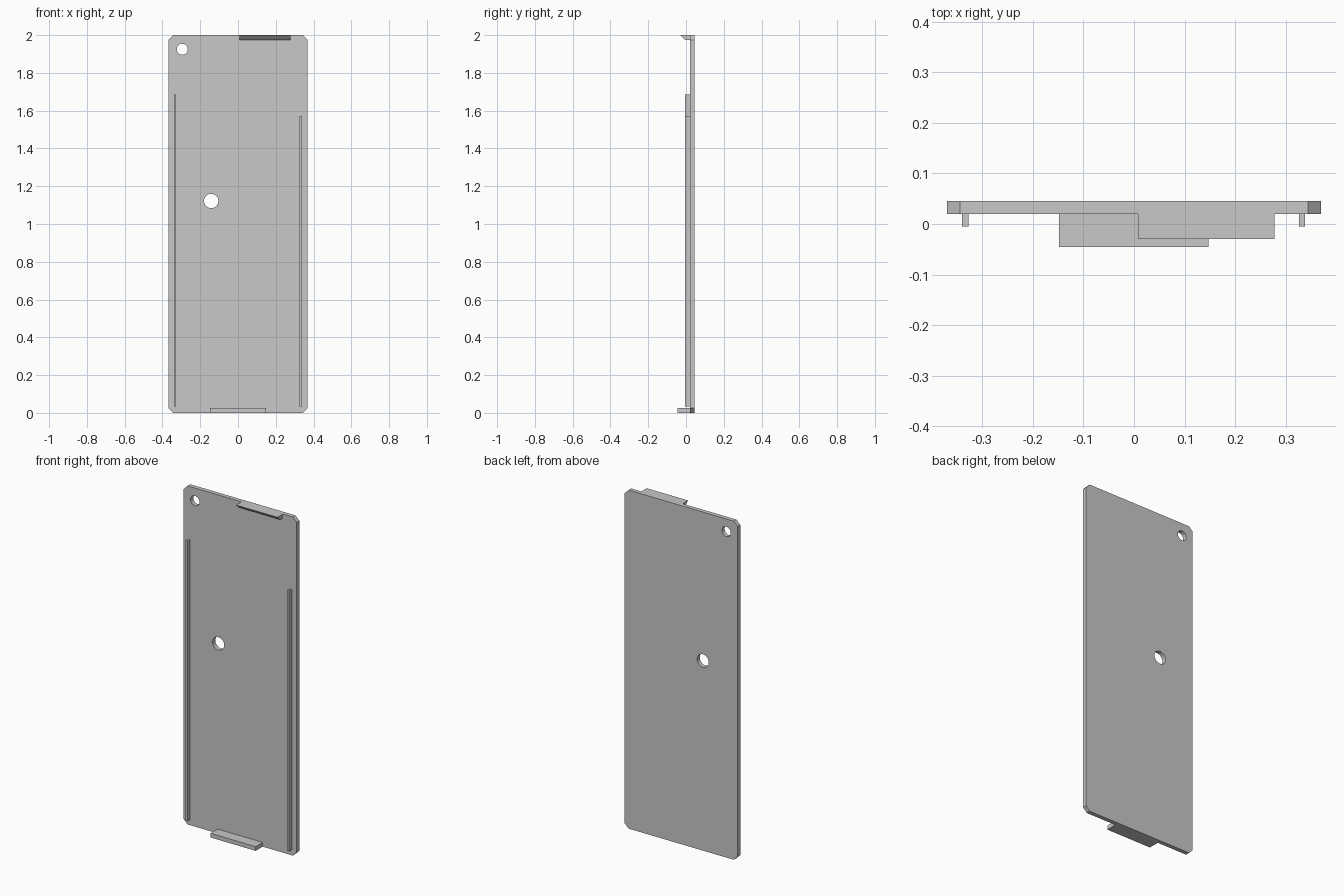
import bpy, bmesh
from math import pi
from mathutils import Matrix

cube = bpy.data.objects.get("Cube")
if cube:
    bpy.data.objects.remove(cube, do_unlink=True)

COLOUR = (0.58, 0.58, 0.58, 1)
grey = bpy.data.materials.new("light grey")
grey.use_nodes = True
grey.diffuse_color = COLOUR
grey.node_tree.nodes["Principled BSDF"].inputs["Base Color"].default_value = COLOUR


def finish(name, bm):
    bmesh.ops.recalc_face_normals(bm, faces=bm.faces)
    mesh = bpy.data.meshes.new(name)
    bm.to_mesh(mesh)
    bm.free()
    mesh.materials.append(grey)
    obj = bpy.data.objects.new(name, mesh)
    bpy.context.collection.objects.link(obj)
    return obj


def prism(name, points, offset):
    """Extrude a flat outline of 3D points along an offset."""
    bm = bmesh.new()
    face = bm.faces.new([bm.verts.new(p) for p in points])
    new = bmesh.ops.extrude_face_region(bm, geom=[face])["geom"]
    verts = [v for v in new if isinstance(v, bmesh.types.BMVert)]
    bmesh.ops.translate(bm, verts=verts, vec=offset)
    return finish(name, bm)


def box(name, x0, x1, y0, y1, z0, z1):
    outline = [(x0, y0, z0), (x1, y0, z0), (x1, y0, z1), (x0, y0, z1)]
    return prism(name, outline, (0, y1 - y0, 0))


# Cover panel with chamfered corners
W, H, C = 0.369, 2.0, 0.025
FRONT, BACK = 0.02, 0.045
outline = [(-W + C, 0), (W - C, 0), (W, C), (W, H - C),
           (W - C, H), (-W + C, H), (-W, H - C), (-W, C)]
panel = prism("cover_panel", [(x, FRONT, z) for x, z in outline], (0, BACK - FRONT, 0))

# Round through holes
for name, x, z, r in (("corner_hole_cutter", -0.295, 1.925, 0.029),
                      ("middle_hole_cutter", -0.142, 1.122, 0.038)):
    bm = bmesh.new()
    bmesh.ops.create_cone(bm, cap_ends=True, segments=32, radius1=r, radius2=r, depth=0.3,
                          matrix=Matrix.Translation((x, 0, z)) @ Matrix.Rotation(pi / 2, 4, "X"))
    cutter = finish(name, bm)
    cutter.hide_render = True
    cutter.hide_set(True)
    cut = panel.modifiers.new(name, "BOOLEAN")
    cut.operation = "DIFFERENCE"
    cut.solver = "EXACT"
    cut.object = cutter

# Upright guide rails
box("right_rail", -0.340, -0.327, -0.005, FRONT, 0.033, 1.686)
box("left_rail", 0.326, 0.338, -0.005, FRONT, 0.033, 1.571)

# Bottom tab
box("bottom_tab", -0.148, 0.147, -0.045, FRONT, 0, 0.025)

# Top catch with a sloped underside
catch = [(FRONT, H), (-0.03, H), (-0.005, H - C), (FRONT, H - C)]
prism("top_catch", [(0.008, y, z) for y, z in catch], (0.27, 0, 0))
